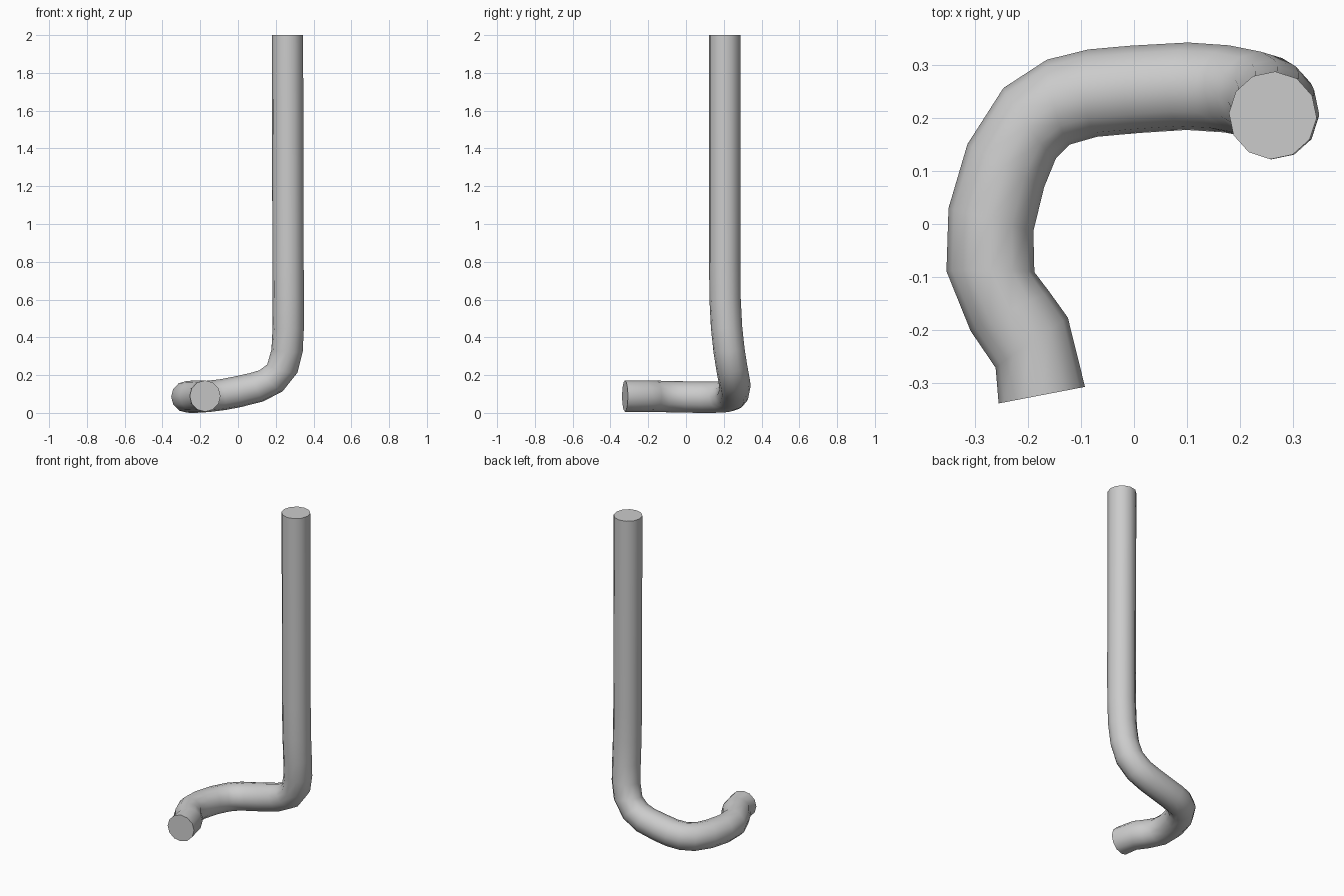
import bpy, bmesh, math
from mathutils import Vector

if "Cube" in bpy.data.objects:
    bpy.data.objects.remove(bpy.data.objects["Cube"])

RADIUS, SIDES = 0.083, 12

# Centre line: curved foot, upward bend, straight upright
path = [Vector(p) for p in [
    (-0.174, -0.323, 0.089), (-0.193, -0.224, 0.089), (-0.234, -0.165, 0.088),
    (-0.271, -0.090, 0.086), (-0.270, 0.008, 0.084), (-0.242, 0.110, 0.083),
    (-0.197, 0.190, 0.084), (-0.143, 0.230, 0.089), (-0.078, 0.247, 0.097),
    (0.000, 0.254, 0.112), (0.100, 0.260, 0.136), (0.175, 0.255, 0.170),
    (0.235, 0.243, 0.235), (0.260, 0.228, 0.330), (0.266, 0.215, 0.450),
    (0.266, 0.207, 0.600), (0.265, 0.205, 0.800), (0.262, 0.205, 2.000)]]

bm = bmesh.new()
rings = []
prev = Vector((0, 1, 0))
normal = Vector((0, 0, 1))
for i, p in enumerate(path):
    # Each ring faces the next point; the last one is level
    d = (path[i + 1] - p).normalized() if i < len(path) - 1 else Vector((0, 0, 1))
    if i:
        normal = prev.rotation_difference(d) @ normal
    normal = (normal - d * normal.dot(d)).normalized()
    side = d.cross(normal)
    rings.append([bm.verts.new(p + RADIUS * (normal * math.cos(a) + side * math.sin(a)))
                  for a in (2 * math.pi * k / SIDES for k in range(SIDES))])
    prev = d

# Tube wall and flat end caps
for a, b in zip(rings, rings[1:]):
    for k in range(SIDES):
        n = (k + 1) % SIDES
        bm.faces.new((a[k], a[n], b[n], b[k]))
bm.faces.new(rings[0][::-1])
bm.faces.new(rings[-1])
bmesh.ops.recalc_face_normals(bm, faces=bm.faces)

mesh = bpy.data.meshes.new("bent_pipe")
bm.to_mesh(mesh)
bm.free()
pipe = bpy.data.objects.new("bent_pipe", mesh)
bpy.context.collection.objects.link(pipe)
bpy.context.view_layer.objects.active = pipe
pipe.select_set(True)
bpy.ops.object.shade_smooth_by_angle(angle=math.radians(60))
